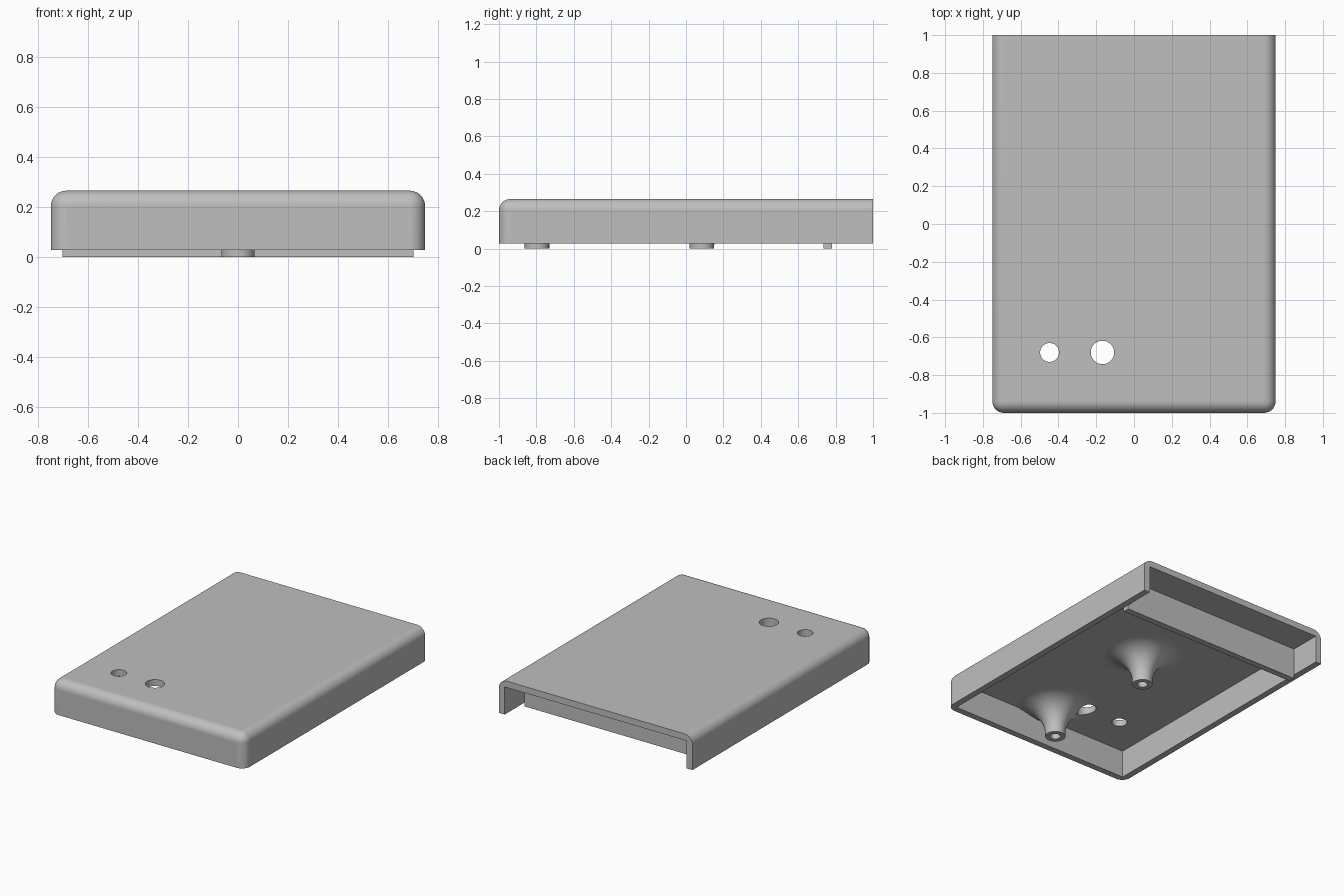
import bpy, bmesh, math
from mathutils import Matrix, Vector

if "Cube" in bpy.data.objects:
    bpy.data.objects.remove(bpy.data.objects["Cube"], do_unlink=True)

# Single grey plastic
grey = bpy.data.materials.new("grey_plastic")
grey.use_nodes = True
colour = (0.52, 0.52, 0.52, 1)
grey.diffuse_color = colour
grey.node_tree.nodes["Principled BSDF"].inputs["Base Color"].default_value = colour

RIM, TOP, CEILING, WALL = 0.027, 0.265, 0.22, 0.045
HOLES = [(-0.447, 0.05), (-0.167, 0.062)]
HOLE_Y = -0.68


def make(name, bm):
    bmesh.ops.recalc_face_normals(bm, faces=bm.faces)
    mesh = bpy.data.meshes.new(name)
    bm.to_mesh(mesh)
    bm.free()
    obj = bpy.data.objects.new(name, mesh)
    bpy.context.collection.objects.link(obj)
    mesh.materials.append(grey)
    return obj


def box_bm(low, high):
    bm = bmesh.new()
    low, high = Vector(low), Vector(high)
    bmesh.ops.create_cube(bm, size=1, matrix=Matrix.Translation((low + high) / 2)
                          @ Matrix.Diagonal((*(high - low), 1)))
    return bm


def activate(obj):
    bpy.ops.object.select_all(action='DESELECT')
    obj.select_set(True)
    bpy.context.view_layer.objects.active = obj


def cut(obj, cutter):
    cutter.hide_render = True
    activate(obj)
    mod = obj.modifiers.new("cut", 'BOOLEAN')
    mod.operation, mod.solver, mod.object = 'DIFFERENCE', 'EXACT', cutter
    bpy.ops.object.modifier_apply(modifier=mod.name)
    bpy.data.objects.remove(cutter, do_unlink=True)


def drill(obj, x, radius):
    bm = bmesh.new()
    bmesh.ops.create_cone(bm, cap_ends=True, segments=48, radius1=radius, radius2=radius,
                          depth=1, matrix=Matrix.Translation((x, HOLE_Y, TOP)))
    cut(obj, make("hole_cutter", bm))


def smooth(obj):
    # Round surfaces smooth, axis-aligned panels flat
    activate(obj)
    bpy.ops.object.shade_smooth_by_angle(angle=math.radians(30))
    for face in obj.data.polygons:
        if max(abs(c) for c in face.normal) > 0.9999:
            face.use_smooth = False


# Cover: rounded front, sides and top, square open back
bm = box_bm((-0.75, -1, RIM), (0.75, 1, TOP))
rounded = []
for e in bm.edges:
    a, b = (v.co for v in e.verts)
    mid = (a + b) / 2
    top_edge = mid.z > TOP - 0.01 and mid.y < 0.9
    front_corner = abs(a.z - b.z) > 0.1 and mid.y < -0.9
    if top_edge or front_corner:
        rounded.append(e)
bmesh.ops.bevel(bm, geom=rounded, offset=0.062, segments=10, profile=0.5, affect='EDGES')
cover = make("cover_shell", bm)
cut(cover, make("cavity_cutter", box_bm((WALL - 0.75, WALL - 1, -0.2), (0.75 - WALL, 1.2, CEILING))))
for x, radius in HOLES:
    drill(cover, x, radius)
smooth(cover)

# Cross wall near the open back, reaching below the rim
make("cross_wall", box_bm((-0.704, 0.735, 0), (0.704, 0.78, CEILING + 0.005)))


# Flared screw posts with blind pilot holes
def screw_post(name, y):
    outer, bore, flare = 0.066, 0.033, 0.2
    z0 = CEILING - flare
    profile = [(0, 0.16), (bore, 0.16), (bore, 0), (outer, 0)]
    for i in range(17):
        t = math.pi / 2 * i / 16
        profile.append((outer + flare * (1 - math.cos(t)), z0 + flare * math.sin(t)))
    profile += [(outer + flare, CEILING + 0.01), (0, CEILING + 0.01)]
    bm = bmesh.new()
    verts = [bm.verts.new((r, 0, z)) for r, z in profile]
    edges = [bm.edges.new(pair) for pair in zip(verts, verts[1:])]
    bmesh.ops.spin(bm, geom=verts + edges, cent=(0, 0, 0), axis=(0, 0, 1),
                   angle=math.tau, steps=48)
    bmesh.ops.remove_doubles(bm, verts=bm.verts, dist=0.0001)
    bmesh.ops.translate(bm, verts=bm.verts, vec=(0, y, 0))
    return make(name, bm)


middle_post = screw_post("middle_screw_post", 0.085)
front_post = screw_post("front_screw_post", -0.797)
# Trim the front flare inside the front wall and around the nearer hole
cut(front_post, make("trim_cutter", box_bm((-1, -2, -1), (1, -0.965, 1))))
drill(front_post, *HOLES[1])
for post in (middle_post, front_post):
    smooth(post)
